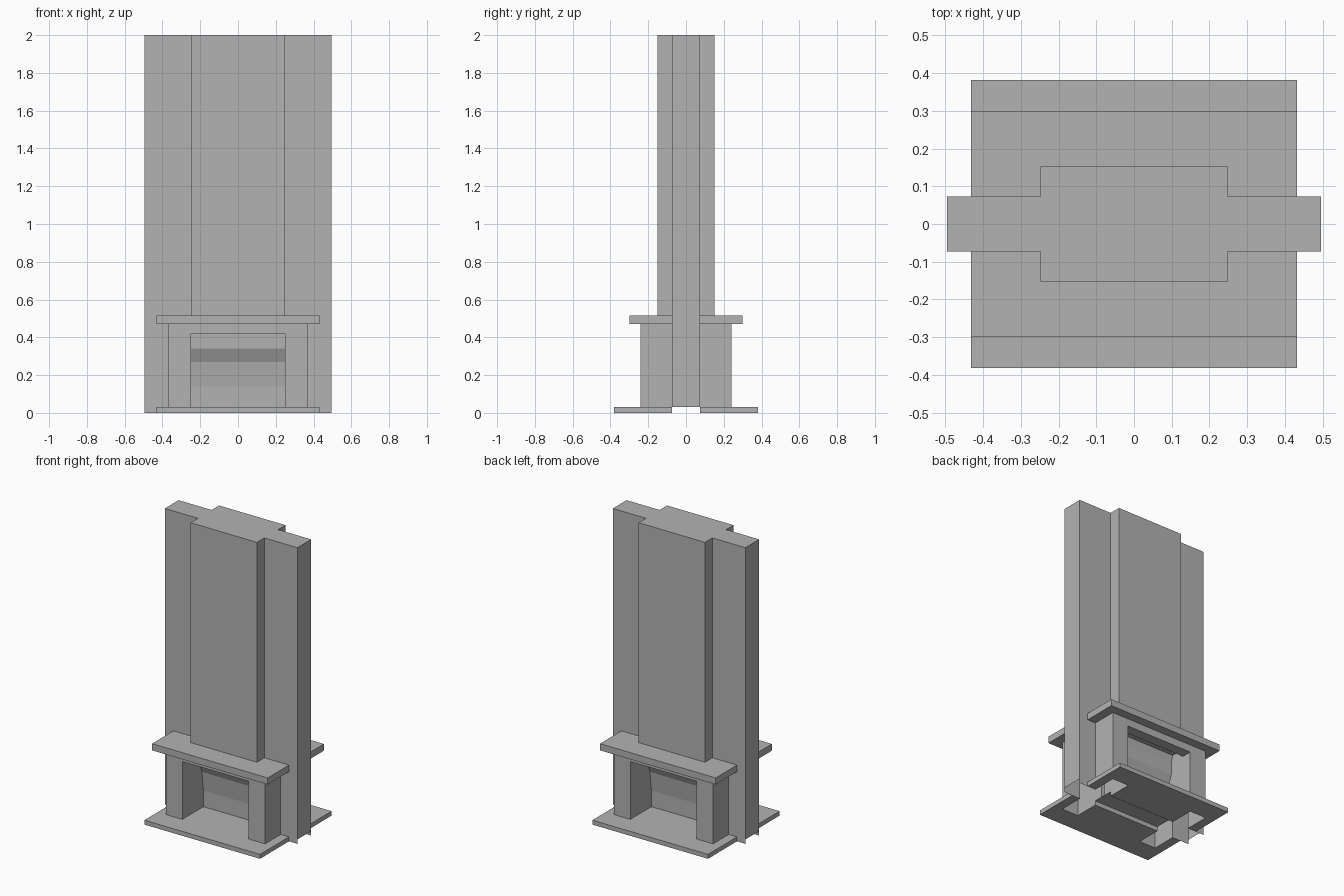
import bpy, bmesh

if "Cube" in bpy.data.objects:
    bpy.data.objects.remove(bpy.data.objects["Cube"])

# Shared dimensions: everything is symmetric left/right and front/back
WALL_X, WALL_Y = 0.495, 0.073
BREAST_X, BREAST_Y = 0.248, 0.152
PILLAR_X, PILLAR_Y = 0.37, 0.24
SLAB_X, MANTEL_Y, HEARTH_Y = 0.432, 0.30, 0.382
FLOOR, LINTEL, MANTEL0, MANTEL1, TOP = 0.03, 0.42, 0.47, 0.515, 2.0

stone = bpy.data.materials.new("grey_stone")
stone.diffuse_color = (0.45, 0.45, 0.45, 1)
stone.use_nodes = True
stone.node_tree.nodes["Principled BSDF"].inputs["Base Color"].default_value = stone.diffuse_color


def make(name, polys, mirror=(True, True)):
    """Build an object from polygons in one quarter, mirrored in x and y."""
    bm = bmesh.new()
    for poly in polys:
        bm.faces.new([bm.verts.new(p) for p in poly])
    bmesh.ops.remove_doubles(bm, verts=bm.verts, dist=1e-5)
    me = bpy.data.meshes.new(name)
    bm.to_mesh(me)
    bm.free()
    me.materials.append(stone)
    ob = bpy.data.objects.new(name, me)
    bpy.context.collection.objects.link(ob)
    if any(mirror):
        mod = ob.modifiers.new("mirror", 'MIRROR')
        mod.use_axis = (mirror[0], mirror[1], False)
    return ob


def front(x0, x1, y, z0, z1):
    return [(x0, y, z0), (x1, y, z0), (x1, y, z1), (x0, y, z1)]


def side(x, y0, y1, z0, z1):
    return [(x, y0, z0), (x, y1, z0), (x, y1, z1), (x, y0, z1)]


def level(x0, x1, y0, y1, z):
    return [(x0, y0, z), (x1, y0, z), (x1, y1, z), (x0, y1, z)]


def prism(outline, z0, z1, skip_x0=True):
    """Extrude a counterclockwise outline; edges lying on x = 0 stay open."""
    polys = [[(x, y, z1) for x, y in outline],
             [(x, y, z0) for x, y in reversed(outline)]]
    for (ax, ay), (bx, by) in zip(outline, outline[1:] + outline[:1]):
        if not (skip_x0 and ax == 0 and bx == 0):
            polys.append([(ax, ay, z0), (bx, by, z0), (bx, by, z1), (ax, ay, z1)])
    return polys


# Hollow wall, open underneath, with end caps stopping at floor level
make("wall", [
    front(PILLAR_X, WALL_X, -WALL_Y, 0, TOP),
    front(BREAST_X, PILLAR_X, -WALL_Y, MANTEL0, TOP),
    side(WALL_X, -WALL_Y, 0, FLOOR, TOP),
    level(BREAST_X, WALL_X, -WALL_Y, 0, TOP)])

# Chimney breast above the mantels
make("chimney_breast", prism(
    [(0, -BREAST_Y), (BREAST_X, -BREAST_Y), (BREAST_X, BREAST_Y), (0, BREAST_Y)],
    MANTEL1, TOP), (True, False))

# Mantel shelves
make("mantel_shelf", prism(
    [(0, -MANTEL_Y), (SLAB_X, -MANTEL_Y), (SLAB_X, -WALL_Y), (0, -WALL_Y)],
    MANTEL0, MANTEL1))

# Hearth slabs, notched beneath the hollow pillars
make("hearth", prism(
    [(0, -HEARTH_Y), (SLAB_X, -HEARTH_Y), (SLAB_X, -WALL_Y), (PILLAR_X, -WALL_Y),
     (PILLAR_X, -PILLAR_Y), (BREAST_X, -PILLAR_Y), (BREAST_X, -WALL_Y), (0, -WALL_Y)],
    0, FLOOR))

# Fireback profile (y, z), leaning forward towards the throat
back = [(-0.015, FLOOR), (-0.015, 0.14), (-0.03, 0.27), (-0.06, 0.34),
        (-0.06, LINTEL), (-WALL_Y, MANTEL0)]

# Pillars: front face, outer side and the cheek inside the firebox
cheek = [(BREAST_X, y, z) for y, z in
         reversed([(-PILLAR_Y, FLOOR)] + back + [(-PILLAR_Y, MANTEL0)])]
make("pillar", [
    front(BREAST_X, PILLAR_X, -PILLAR_Y, FLOOR, MANTEL0),
    side(PILLAR_X, -PILLAR_Y, -WALL_Y, FLOOR, MANTEL0),
    [cheek[-1]] + cheek[:-1]])

# Lintel above the opening, flush with the pillars
make("lintel", prism(
    [(0, -PILLAR_Y), (BREAST_X, -PILLAR_Y), (BREAST_X, -0.17), (0, -0.17)],
    LINTEL, MANTEL0))

# Fireback panels and the firebox floor between the hearths
make("fireback", [
    [(0, ya, za), (BREAST_X, ya, za), (BREAST_X, yb, zb), (0, yb, zb)]
    for (ya, za), (yb, zb) in zip(back, back[1:])])
make("firebox_floor", [level(0, BREAST_X, -WALL_Y, 0, FLOOR)])
